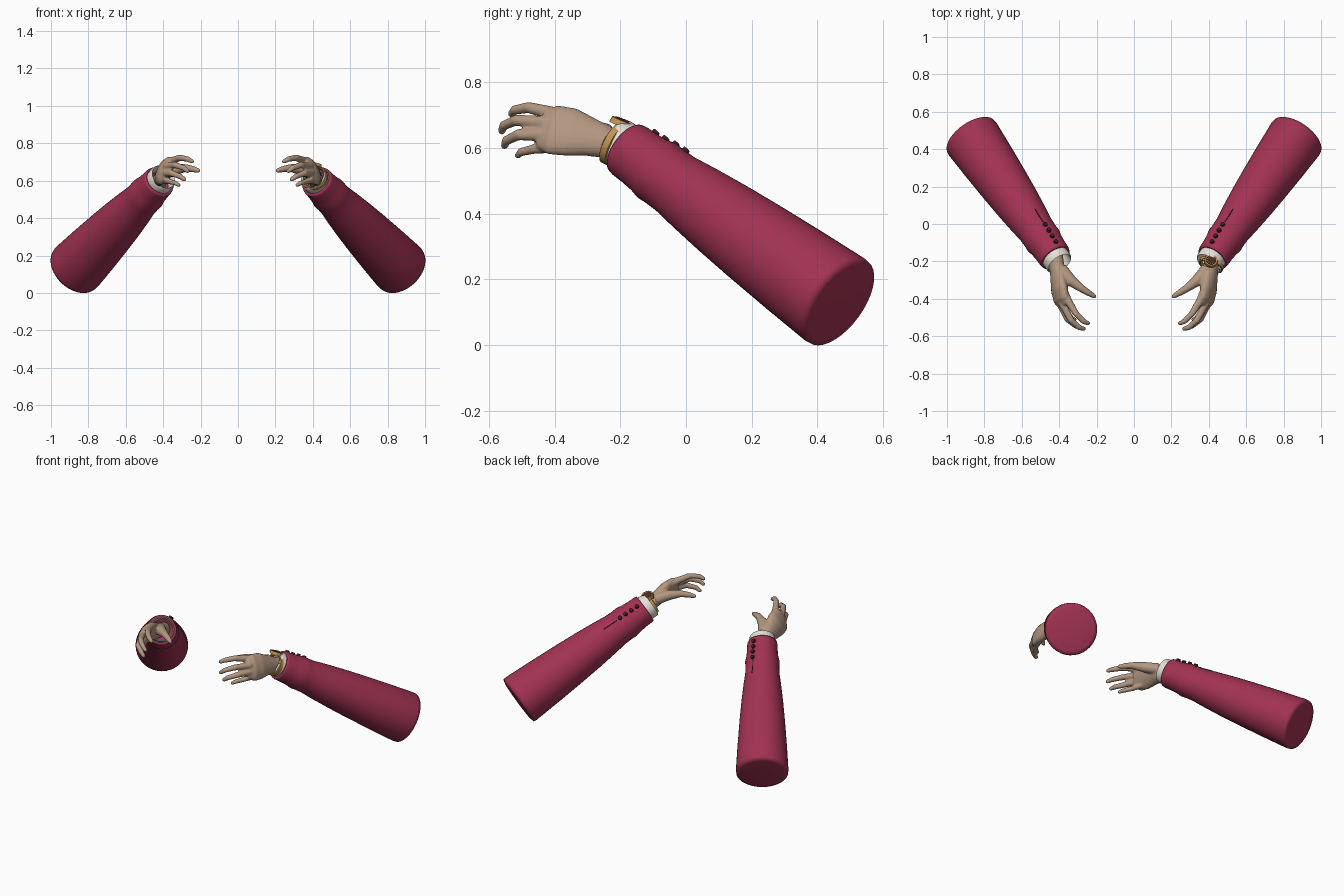
import bpy, bmesh, math
from mathutils import Vector, Matrix

cube = bpy.data.objects.get("Cube")
if cube:
    bpy.data.objects.remove(cube, do_unlink=True)


def material(name, rgb):
    m = bpy.data.materials.new(name)
    m.use_nodes = True
    m.diffuse_color = (*rgb, 1)
    bsdf = m.node_tree.nodes["Principled BSDF"]
    bsdf.inputs["Base Color"].default_value = (*rgb, 1)
    bsdf.inputs["Roughness"].default_value = 0.7
    return m


CLOTH = material("crimson cloth", (0.36, 0.032, 0.085))
SKIN = material("skin", (0.45, 0.31, 0.22))
LINEN = material("off white linen", (0.78, 0.75, 0.68))
GOLD = material("gold", (0.52, 0.29, 0.08))
DARK = material("dark maroon", (0.05, 0.012, 0.02))
DIAL = material("dark brown dial", (0.07, 0.025, 0.018))


def finish(name, bm, mat, side, angle=40):
    """Turn a bmesh of the left arm into an object, mirrored for the right."""
    bmesh.ops.scale(bm, vec=(side, 1, 1), verts=bm.verts)
    bmesh.ops.recalc_face_normals(bm, faces=bm.faces)
    me = bpy.data.meshes.new(name)
    bm.to_mesh(me)
    bm.free()
    me.materials.append(mat)
    me.shade_smooth()
    if angle:
        me.set_sharp_from_angle(angle=math.radians(angle))
    prefix = "left_" if side > 0 else "right_"
    ob = bpy.data.objects.new(prefix + name, me)
    bpy.context.collection.objects.link(ob)
    return ob


def loft(bm, sections, up, axis=None, sides=20, closed=False):
    """Skin elliptical sections (centre, half height, half thickness)."""
    rings = []
    for i, (c, a, b) in enumerate(sections):
        before = Vector(sections[max(i - 1, 0)][0])
        after = Vector(sections[min(i + 1, len(sections) - 1)][0])
        t = Vector(axis) if axis else (after - before).normalized()
        u = (Vector(up) - t * t.dot(Vector(up))).normalized()
        v = t.cross(u)
        rings.append([bm.verts.new(Vector(c) + u * a * math.cos(k * math.tau / sides)
                                   + v * b * math.sin(k * math.tau / sides))
                      for k in range(sides)])
    pairs = list(zip(rings, rings[1:]))
    if closed:
        pairs.append((rings[-1], rings[0]))
    else:
        bm.faces.new(rings[0])
        bm.faces.new(rings[-1])
    for r, s in pairs:
        for k in range(sides):
            n = (k + 1) % sides
            bm.faces.new((r[k], r[n], s[n], s[k]))


def digit(bm, points, radii):
    """A finger with a rounded tip."""
    pts = [Vector(p) for p in points]
    tip = (pts[-1] - pts[-2]).normalized()
    r = radii[-1]
    secs = [(p, q, q) for p, q in zip(pts, radii)]
    secs += [(pts[-1] + tip * r * 0.6, r * 0.8, r * 0.8),
             (pts[-1] + tip * r, r * 0.4, r * 0.4)]
    loft(bm, secs, (0.3, 0.2, 1), sides=12)


def band(bm, centre, axis, radius, width, thick, up=(0, 0, 1), sides=32):
    """A hollow ring with slightly rounded edges."""
    c, d = Vector(centre), Vector(axis).normalized()
    outline = [(-.5, 0), (-.4, 1), (.4, 1), (.5, 0), (.4, -1), (-.4, -1)]
    loft(bm, [(c + d * w * width, radius + h * thick, radius + h * thick)
              for w, h in outline], up, axis=d, sides=sides, closed=True)


def disc(bm, centre, normal, radius, depth, sides=20):
    rot = Vector(normal).to_track_quat("Z", "Y").to_matrix().to_4x4()
    bmesh.ops.create_cone(bm, cap_ends=True, segments=sides, radius1=radius,
                          radius2=radius * 0.9, depth=depth,
                          matrix=Matrix.Translation(centre) @ rot)


# Arm axis, from the wide end to the cuff
START, CUFF = Vector((0.87, 0.465, 0.13)), Vector((0.42, -0.18, 0.597))
D = (CUFF - START).normalized()
LENGTH = (CUFF - START).length
N = (Vector((0, 0, 1)) - D * D.z).normalized()
BUTTON_DIR = (N * 0.83 + D.cross(N) * 0.56).normalized()
PROFILE = [(0, .152), (.02, .154), (.2, .145), (.4, .133), (.55, .122), (.68, .11),
           (.77, .1), (.82, .099), (.855, .101), (.89, .094), (.94, .09), (.985, .089), (1, .086)]


def sleeve_radius(t):
    for (t0, r0), (t1, r1) in zip(PROFILE, PROFILE[1:]):
        if t <= t1:
            return r0 + (r1 - r0) * (t - t0) / (t1 - t0)
    return PROFILE[-1][1]


def on_sleeve(offset, lift=0.0):
    """A point on the button line, measured back from the cuff."""
    r = sleeve_radius(1 - offset / LENGTH)
    return CUFF - D * offset + BUTTON_DIR * (r + lift)


def build_arm(side):
    # Jacket sleeve with a closed wide end and a turned-in cuff
    bm = bmesh.new()
    secs = [(START - D * 0.006, .13, .13)]
    secs += [(START.lerp(CUFF, t), r, r) for t, r in PROFILE]
    secs += [(CUFF, .076, .076), (CUFF - D * 0.03, .072, .072)]
    loft(bm, secs, (0, 0, 1), axis=D, sides=36)
    finish("sleeve", bm, CLOTH, side, angle=None)

    # Shirt cuff
    bm = bmesh.new()
    band(bm, CUFF + D * 0.008, D, .070, .075, .005)
    finish("shirt_cuff", bm, LINEN, side)

    # Sleeve buttons and slit
    bm = bmesh.new()
    for i in range(4):
        disc(bm, on_sleeve(0.035 + i * 0.04, 0.003), BUTTON_DIR, .013, .014, 14)
    finish("sleeve_buttons", bm, DARK, side)
    bm = bmesh.new()
    loft(bm, [(on_sleeve(o), .003, .003) for o in (.18, .21, .24, .27)], BUTTON_DIR, sides=6)
    finish("sleeve_slit", bm, DARK, side)

    # Hand: palm, four fingers and thumb, fused into one skin
    bm = bmesh.new()
    loft(bm, [((.425, -.15, .588), .045, .042), ((.412, -.23, .613), .048, .039),
              ((.405, -.29, .632), .061, .038), ((.398, -.35, .648), .078, .038),
              ((.388, -.405, .655), .08, .033), ((.372, -.44, .66), .062, .022)],
         (-.38, 0, .92))
    fingers = [
        [(.37, -.37, .695), (.35, -.415, .707), (.31, -.48, .723), (.268, -.522, .715), (.247, -.53, .704)],
        [(.39, -.38, .67), (.382, -.43, .677), (.335, -.517, .684), (.29, -.555, .668), (.27, -.56, .652)],
        [(.40, -.38, .64), (.395, -.425, .64), (.355, -.51, .64), (.308, -.547, .622), (.288, -.552, .607)],
        [(.405, -.36, .61), (.395, -.40, .602), (.37, -.46, .597), (.333, -.503, .587), (.317, -.511, .577)],
    ]
    for f, path in enumerate(fingers):
        k = 0.88 if f == 3 else 1
        digit(bm, path, [r * k for r in (.022, .021, .0175, .015, .0125)])
    digit(bm, [(.39, -.24, .64), (.335, -.305, .66), (.28, -.345, .668), (.24, -.37, .662), (.213, -.386, .655)],
          (.034, .031, .021, .017, .0125))
    hand = finish("hand", bm, SKIN, side, angle=None)
    fuse = hand.modifiers.new("fuse", "REMESH")
    fuse.mode = "VOXEL"
    fuse.voxel_size = 0.005
    fuse.use_smooth_shade = True
    soften = hand.modifiers.new("soften", "SMOOTH")
    soften.factor = 0.5
    soften.iterations = 6


def build_watch():
    # Wristwatch, worn on the left wrist only
    axis, centre = (-.33, -.83, .43), Vector((.414, -.218, .612))
    normal, face = Vector((.08, .36, .93)).normalized(), Vector((.412, -.195, .676))
    bm = bmesh.new()
    band(bm, centre, axis, .063, .026, .005)
    finish("watch_band", bm, GOLD, 1)
    bm = bmesh.new()
    disc(bm, face, normal, .038, .018, 28)
    disc(bm, face + Vector((-.04, .004, .002)), (1, 0, 0), .007, .014, 10)
    finish("watch_case", bm, GOLD, 1)
    bm = bmesh.new()
    disc(bm, face + normal * .009, normal, .028, .004, 28)
    finish("watch_dial", bm, DIAL, 1)
    bm = bmesh.new()
    for k in range(12):
        a = k * math.tau / 12
        spoke = normal.to_track_quat("Z", "Y") @ Vector((math.cos(a), math.sin(a), 0))
        disc(bm, face + normal * .011 + spoke * .021, normal, .0025, .003, 6)
    finish("watch_hour_marks", bm, GOLD, 1)


for side in (1, -1):
    build_arm(side)
build_watch()
